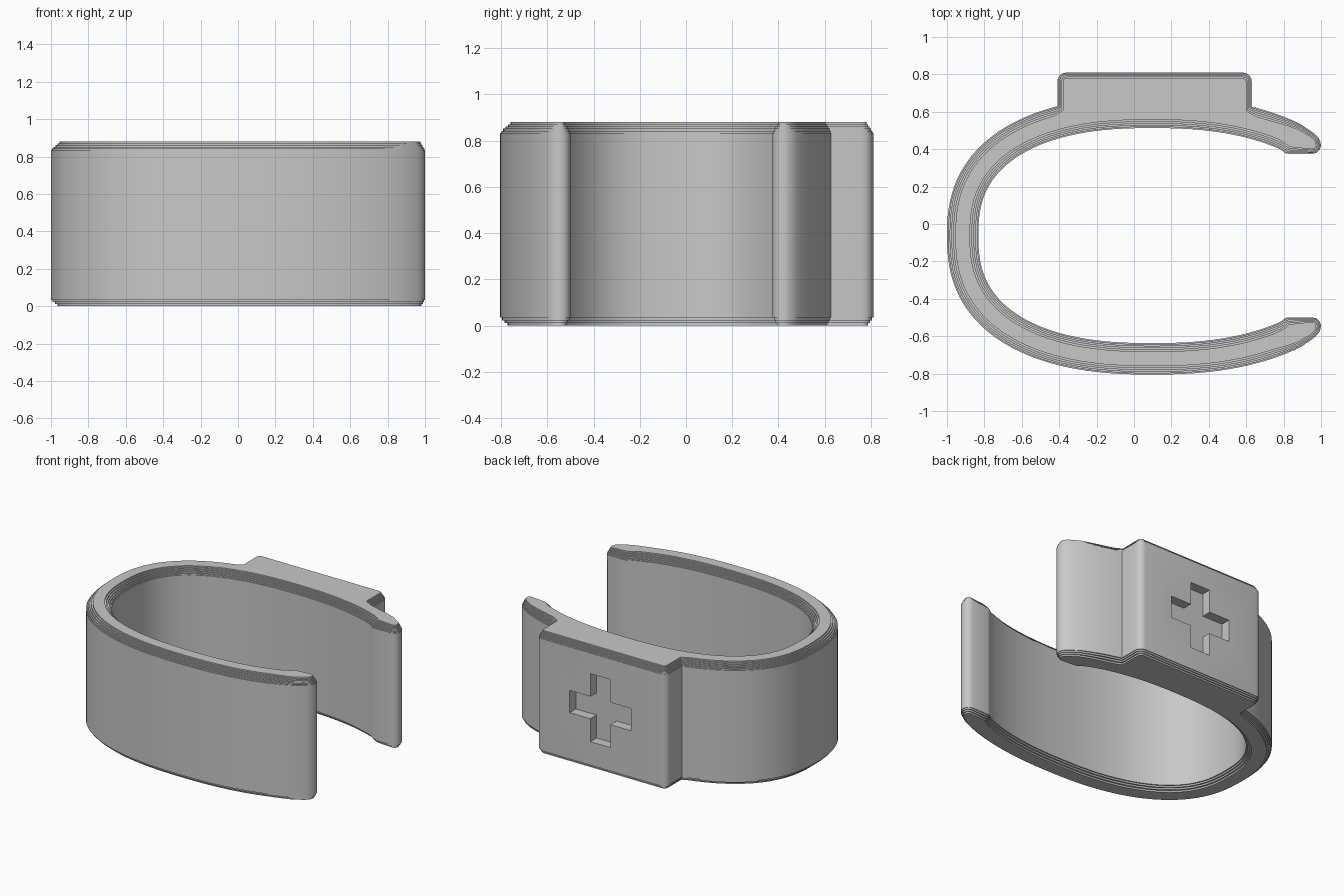
import bpy, bmesh, math
from mathutils import Vector

if "Cube" in bpy.data.objects:
    bpy.data.objects.remove(bpy.data.objects["Cube"])

HEIGHT, AXIS_Y, AXIS_X, THICK = 0.88, -0.062, 0.10, 0.168

grey = bpy.data.materials.new("light grey")
grey.diffuse_color = (0.58, 0.58, 0.58, 1)
grey.use_nodes = True
grey.node_tree.nodes["Principled BSDF"].inputs["Base Color"].default_value = grey.diffuse_color


def outer(a):
    """Point on the band's outer curve, fuller on the closed left end."""
    left = math.cos(a) < 0
    span, power = (1.10, 2.4) if left else (1.18, 2.3)
    c, s = abs(math.cos(a)), abs(math.sin(a))
    x = span * c ** (2 / power)
    return Vector((AXIS_X + (-x if left else x), 0.743 * s ** (2 / power)))


def corner(cx, cy, r, a0, a1, n=5):
    return [Vector((cx + r * math.cos(math.radians(a0 + (a1 - a0) * i / n)),
                    cy + r * math.sin(math.radians(a0 + (a1 - a0) * i / n)))) for i in range(n + 1)]


def mirror(pts):
    return [Vector((p.x, -p.y)) for p in pts]


# Outer curve from the closed end over the back, and its inward offset
N = 64
out_curve = [outer(math.pi * (1 - i / N)) for i in range(N + 1)]
out_curve[0].y = 0.0
in_curve = [Vector((out_curve[0].x + THICK, 0.0))]
for a, p, b in zip(out_curve, out_curve[1:], out_curve[2:]):
    t = (b - a).normalized()
    q = p + Vector((t.y, -t.x)) * THICK
    if q.x < 0.79 and q.y > 0 and (q.x < 0.1 or q.y > 0.445):
        in_curve.append(q)
out_curve = [p for p in out_curve if p.x < 0.93]


def back_y(x):
    """Height of the outer curve at x."""
    for p, q in zip(out_curve, out_curve[1:]):
        if p.x <= x <= q.x:
            return p.y + (q.y - p.y) * (x - p.x) / (q.x - p.x)


# Outline of the open band with the raised block on its back
tip = [Vector(p) for p in ((0.955, 0.552), (0.972, 0.538), (0.988, 0.52), (0.997, 0.5), (1.0, 0.48),
                           (0.992, 0.458), (0.977, 0.443), (0.955, 0.437), (0.83, 0.437), (0.81, 0.44))]
block = ([Vector((-0.41, back_y(-0.41)))] + corner(-0.36, 0.822, 0.05, 180, 90)
         + corner(0.58, 0.822, 0.05, 90, 0) + [Vector((0.63, back_y(0.63)))])
path = ([p for p in out_curve if p.x < -0.425] + block + [p for p in out_curve if p.x > 0.645]
        + tip + in_curve[::-1] + mirror(in_curve)[1:] + mirror(tip)[::-1]
        + mirror(out_curve)[:0:-1])
outline = [p + Vector((0, AXIS_Y)) for p in path]


def inset(amount):
    """Outline moved inwards, less around the block and the thin tips."""
    result = []
    n = len(outline)
    for i, p in enumerate(outline):
        a = (p - outline[i - 1]).normalized()
        b = (outline[(i + 1) % n] - p).normalized()
        t = (a + b).normalized()
        k = 0.65 if p.y > 0.59 and -0.42 < p.x < 0.64 else 1.0
        k -= 0.45 * min(1, max(0, (p.x - 0.75) / 0.2))
        result.append(p + Vector((t.y, -t.x)) * amount * k / max(0.7, t.dot(a)))
    return result


def steps(width, drop, n):
    """Stepped edge as (inset, z) pairs, going up to the top."""
    pairs = [(0, HEIGHT - drop)]
    for i in range(1, n + 1):
        w = width * (i / n) ** 1.25
        pairs += [(w, HEIGHT - drop * (n - i + 1) / n), (w, HEIGHT - drop * (n - i) / n)]
    return pairs


levels = [(w, HEIGHT - z) for w, z in reversed(steps(0.034, 0.034, 3))] + steps(0.045, 0.047, 5)

bm = bmesh.new()
rings = [[bm.verts.new((p.x, p.y, z)) for p in inset(amt)] for amt, z in levels]
for low, high in zip(rings, rings[1:]):
    for i in range(len(low)):
        bm.faces.new((low[i - 1], low[i], high[i], high[i - 1]))
bm.faces.new(rings[0])
bm.faces.new(rings[-1])
bmesh.ops.recalc_face_normals(bm, faces=bm.faces)
mesh = bpy.data.meshes.new("open_band")
bm.to_mesh(mesh)
bm.free()
band = bpy.data.objects.new("open_band", mesh)
bpy.context.collection.objects.link(band)
mesh.materials.append(grey)

# Plus-shaped recess in the back of the block
arm, half, cx, cz = 0.08, 0.245, 0.115, 0.44
plus = [(arm, half), (arm, arm), (half, arm)]
pts = []
for q in range(4):
    c, s = round(math.cos(q * math.pi / 2)), round(math.sin(q * math.pi / 2))
    pts += [(c * x + s * y, -s * x + c * y) for x, y in plus]
bm = bmesh.new()
face = bm.faces.new([bm.verts.new((cx + x, 0.74, cz + z)) for x, z in pts])
ext = bmesh.ops.extrude_face_region(bm, geom=[face])
bmesh.ops.translate(bm, vec=(0, 0.3, 0), verts=[v for v in ext["geom"] if isinstance(v, bmesh.types.BMVert)])
bmesh.ops.recalc_face_normals(bm, faces=bm.faces)
cut_mesh = bpy.data.meshes.new("plus_cutter")
bm.to_mesh(cut_mesh)
bm.free()
cut_mesh.materials.append(grey)
cutter = bpy.data.objects.new("plus_cutter", cut_mesh)
bpy.context.collection.objects.link(cutter)
cutter.hide_render = True
cutter.hide_set(True)

mod = band.modifiers.new("plus_recess", "BOOLEAN")
mod.operation, mod.solver, mod.object = "DIFFERENCE", "EXACT", cutter
bpy.context.view_layer.objects.active = band
band.select_set(True)
bpy.ops.object.modifier_apply(modifier=mod.name)
bpy.ops.object.shade_smooth_by_angle(angle=math.radians(30))
